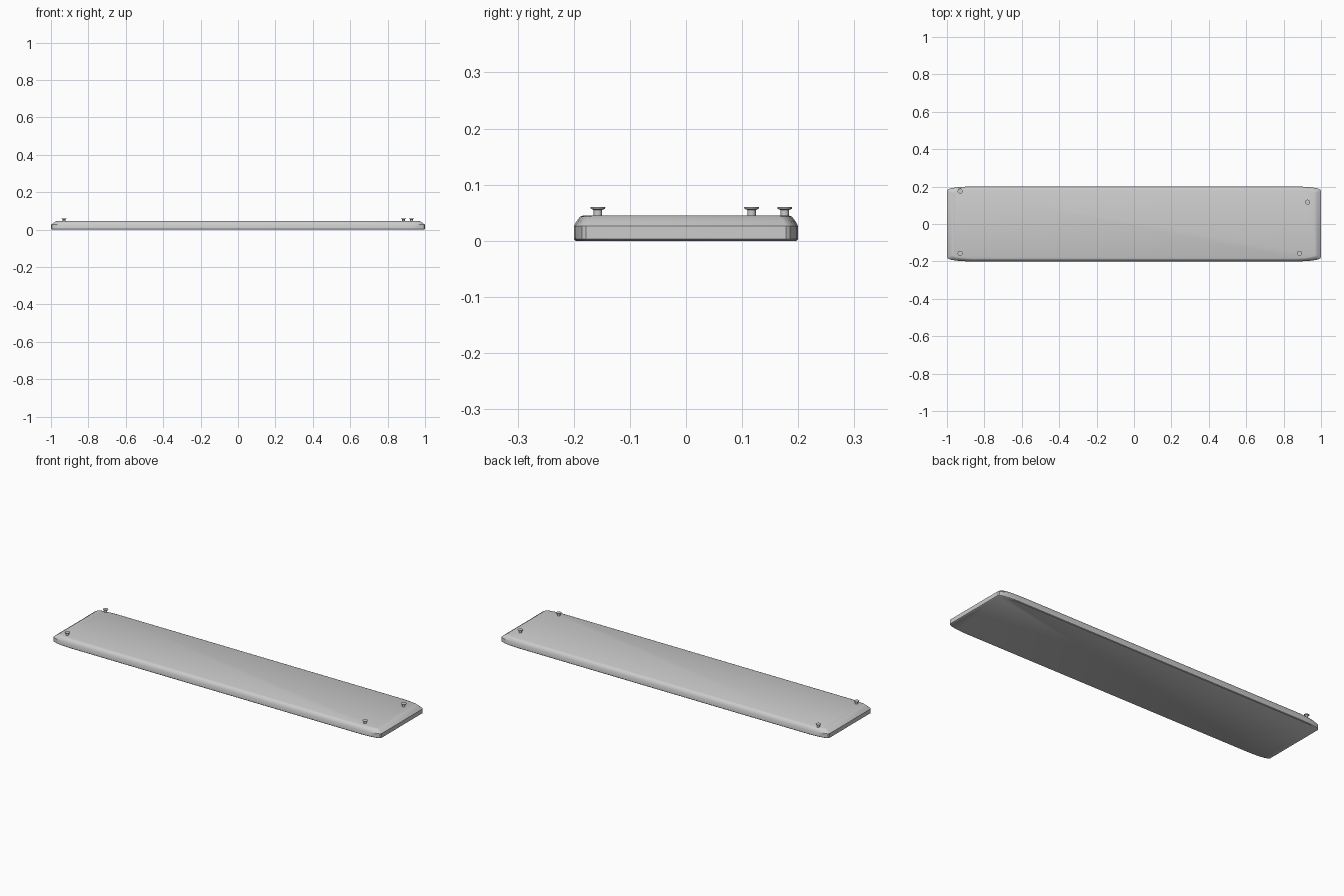
import bpy, bmesh, math

if "Cube" in bpy.data.objects:
    bpy.data.objects.remove(bpy.data.objects["Cube"])


def finish(name, bm, angle):
    bmesh.ops.recalc_face_normals(bm, faces=bm.faces)
    me = bpy.data.meshes.new(name)
    bm.to_mesh(me)
    bm.free()
    ob = bpy.data.objects.new(name, me)
    bpy.context.collection.objects.link(ob)
    bpy.ops.object.select_all(action='DESELECT')
    ob.select_set(True)
    bpy.context.view_layer.objects.active = ob
    bpy.ops.object.shade_smooth_by_angle(angle=math.radians(angle))
    return ob


def loft(bm, rings):
    loops = [[bm.verts.new(p) for p in r] for r in rings]
    n = len(loops[0])
    for a, b in zip(loops, loops[1:]):
        for i in range(n):
            j = (i + 1) % n
            bm.faces.new((a[i], a[j], b[j], b[i]))
    bm.faces.new(loops[0][::-1])
    bm.faces.new(loops[-1])


# Plank: outline with long soft corners, lofted through worn edges
corner = [(1.0, 0.178), (0.995, 0.185), (0.975, 0.192), (0.94, 0.197), (0.89, 0.2)]
half = corner + [(-x, y) for x, y in reversed(corner)]
outline = half + [(-x, -y) for x, y in half]
profile = [(0.005, 0.003, 0), (0, 0, 0.003), (0, 0, 0.026),
           (0.012, 0.005, 0.035), (0.024, 0.011, 0.043), (0.032, 0.016, 0.045)]
bm = bmesh.new()
loft(bm, [[(x * (1 - ix), y * (1 - iy / 0.2), z) for x, y in outline]
          for ix, iy, z in profile])
finish("plank", bm, 35)

# Nails: shank with a flat wider head, standing proud of the board
nail_profile = [(0.0075, 0.040), (0.0075, 0.055), (0.0125, 0.057), (0.0135, 0.0605)]
SIDES = 12
for k, (nx, ny) in enumerate([(-0.93, 0.176), (-0.93, -0.157),
                              (0.928, 0.117), (0.885, -0.157)]):
    bm = bmesh.new()
    loft(bm, [[(nx + r * math.cos(i * math.tau / SIDES),
                ny + r * math.sin(i * math.tau / SIDES), z)
               for i in range(SIDES)] for r, z in nail_profile])
    finish(f"nail_{k + 1}", bm, 35)
